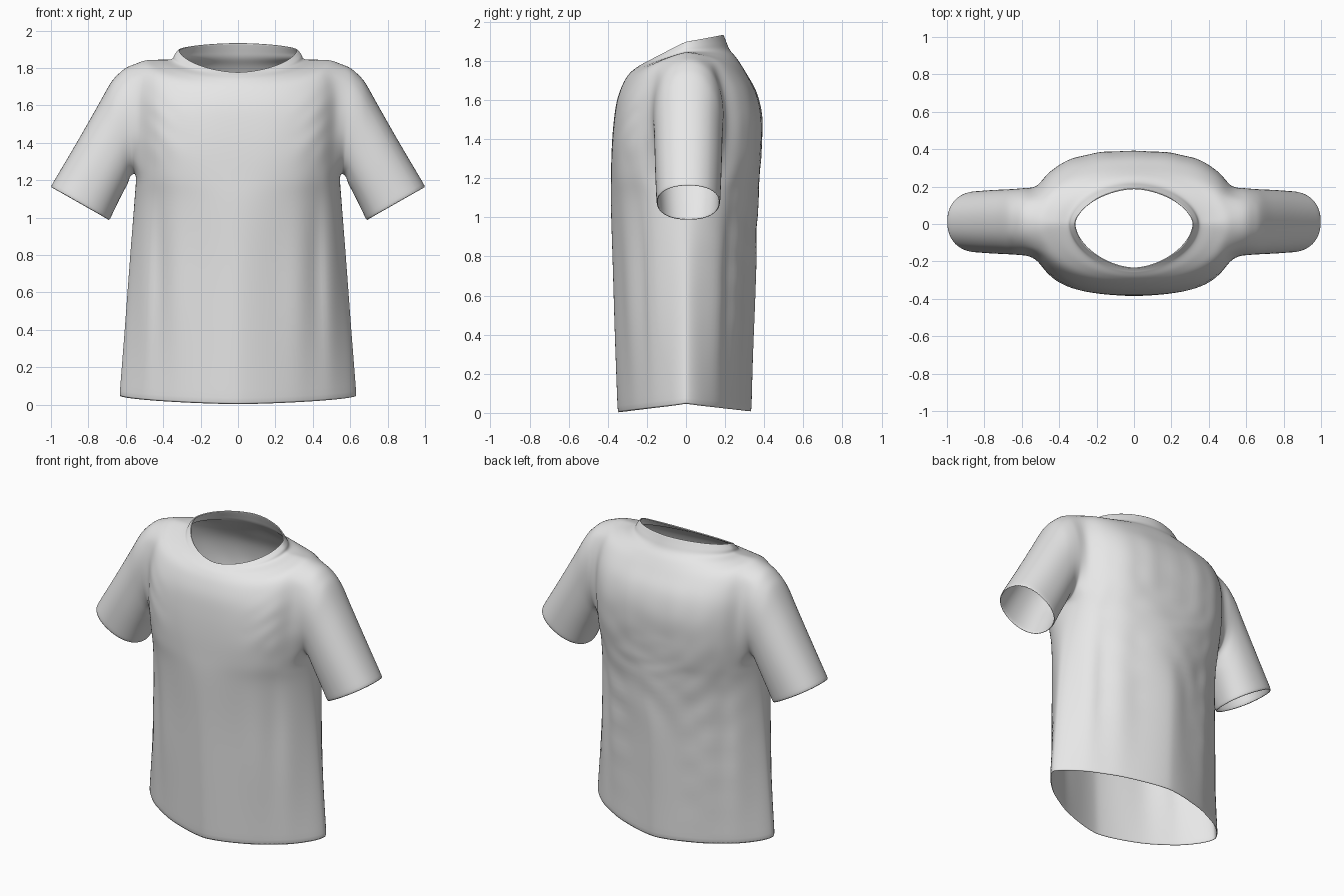
import bpy, bmesh, math

if "Cube" in bpy.data.objects:
    bpy.data.objects.remove(bpy.data.objects["Cube"], do_unlink=True)

SEG = 64      # points around each ring
SUB = 4       # rings between two profile stations
HALF = 4      # half width of an armhole, in columns

cloth = bpy.data.materials.new("light grey cloth")
cloth.use_nodes = True
grey = (0.8, 0.8, 0.8, 1)
cloth.diffuse_color = grey
bsdf = cloth.node_tree.nodes["Principled BSDF"]
bsdf.inputs["Base Color"].default_value = grey
bsdf.inputs["Roughness"].default_value = 0.8

# Stations: half width, front depth, back depth, roundness, side z, front z, back z
TORSO = [
    (.635, .350, .335, 1.5, .045, .000, .005),
    (.607, .364, .340, 1.53, .40, .38, .38),
    (.577, .376, .348, 1.65, .80, .78, .78),
    (.555, .385, .365, 1.95, 1.08, 1.07, 1.07),
    (.545, .384, .375, 2.4, 1.23, 1.22, 1.22),   # armhole bottom
    (.545, .380, .382, 2.7, 1.38, 1.36, 1.37),
    (.550, .370, .382, 2.7, 1.53, 1.49, 1.52),
    (.555, .353, .358, 2.5, 1.69, 1.60, 1.64),
    (.530, .322, .308, 2.2, 1.832, 1.685, 1.735),  # armhole top
    (.440, .290, .262, 2.0, 1.845, 1.735, 1.81),
    (.358, .262, .225, 1.9, 1.846, 1.760, 1.855),
    (.340, .250, .208, 1.8, 1.872, 1.768, 1.893),  # neck band
    (.318, .236, .192, 1.75, 1.900, 1.778, 1.935),
]
# Sleeve: top x, top z, bottom x, bottom z, half depth
SLEEVE = [
    (.592, 1.814, .552, 1.225, .182),
    (.668, 1.742, .572, 1.215, .178),
    (.750, 1.600, .590, 1.175, .174),
    (.870, 1.390, .632, 1.095, .170),
    (1.004, 1.164, .685, .984, .163),
]


def refine(rows):
    """Smoothly interpolate a list of stations."""
    out = []
    for i in range(len(rows) - 1):
        p0, p1 = rows[max(i - 1, 0)], rows[i]
        p2, p3 = rows[i + 1], rows[min(i + 2, len(rows) - 1)]
        for k in range(SUB):
            t = k / SUB
            out.append([b + .5 * t * (c - a + t * (2*a - 5*b + 4*c - d + t * (3*(b - c) + d - a)))
                        for a, b, c, d in zip(p0, p1, p2, p3)])
    out.append(list(rows[-1]))
    return out


def bell(v, centre, width):
    return math.exp(-((v - centre) / width) ** 2)


def power(v, p):
    return math.copysign(abs(v) ** p, v)


def folds(x, y, z):
    """Depth of the cloth folds, positive outwards."""
    # Panel edges standing out, with a hollow running down from each armpit
    panel = (.024 * bell(abs(x), .34, .09) - .030 * bell(abs(x), .48, .06)) * bell(z, .62, .48)
    if y < 0:   # creases on the chest corners
        chest = math.sin(26 * (z - abs(x))) * bell(abs(x), .42, .1) * bell(z, 1.48, .15)
        return panel + .008 * chest
    # Swags across the lower back and upright folds between the shoulders
    swag = math.sin(30 * (z - .9 * x * x + .3 * x)) * bell(z, .75, .45) * bell(x, 0, .42)
    blades = math.cos(18 * x) * bell(z, 1.47, .2) * bell(x, 0, .38)
    return panel + .014 * swag + .012 * blades


# Torso and neck band with two armholes
bm = bmesh.new()
rings = []
for a, front, back, n, zs, zf, zb in refine(TORSO):
    ring = []
    for i in range(SEG):
        c, s = math.cos(math.tau * i / SEG), math.sin(math.tau * i / SEG)
        x = a * power(c, 2 / n)
        y = (back if s > 0 else front) * power(s, 2 / n)
        z = zs + ((zb if s > 0 else zf) - zs) * abs(s) ** 1.2
        y += math.copysign(folds(x, y, z), y) * min(1, abs(y) / .12)
        ring.append(bm.verts.new((x, y, z)))
    rings.append(ring)

lo, hi = 4 * SUB, 8 * SUB
for k in range(len(rings) - 1):
    for i in range(SEG):
        at_side = (i + HALF) % (SEG // 2) < 2 * HALF
        if not (lo <= k < hi and at_side):
            j = (i + 1) % SEG
            bm.faces.new((rings[k][i], rings[k][j], rings[k + 1][j], rings[k + 1][i]))

# Sleeves grown from the armhole edges
for side, mid in ((1, 0), (-1, SEG // 2)):
    cols = [(mid + d) % SEG for d in range(-HALF, HALF + 1)]
    loop = [rings[lo][c] for c in cols]
    loop += [rings[k][cols[-1]] for k in range(lo + 1, hi)]
    loop += [rings[hi][c] for c in reversed(cols)]
    loop += [rings[k][cols[0]] for k in range(hi - 1, lo, -1)]
    angles = [math.atan2((v.co.y - .012) / .17, (v.co.z - 1.52) / .29) for v in loop]
    last = loop
    for tx, tz, bx, bz, w in refine(SLEEVE):
        ring = []
        for phi in angles:
            f = (1 + power(math.cos(phi), .92)) / 2
            ring.append(bm.verts.new((side * (bx + (tx - bx) * f),
                                      .012 + w * power(math.sin(phi), .92),
                                      bz + (tz - bz) * f)))
        for i in range(len(loop)):
            j = (i + 1) % len(loop)
            bm.faces.new((last[i], last[j], ring[j], ring[i]))
        last = ring

# Remove unused points inside the armholes and soften the joins
bmesh.ops.delete(bm, geom=[v for v in bm.verts if not v.link_faces], context='VERTS')
join = [v for v in bm.verts if .47 < abs(v.co.x) < .66 and v.co.z > 1.19]
for _ in range(2):
    bmesh.ops.smooth_vert(bm, verts=join, factor=.5, use_axis_x=True, use_axis_y=True, use_axis_z=True)

# Turn all faces outwards
bmesh.ops.recalc_face_normals(bm, faces=bm.faces)
bm.normal_update()
foremost = min(bm.faces, key=lambda f: f.calc_center_median().y)
if foremost.normal.y > 0:
    bmesh.ops.reverse_faces(bm, faces=bm.faces)

mesh = bpy.data.meshes.new("shirt")
bm.to_mesh(mesh)
bm.free()
mesh.materials.append(cloth)
mesh.shade_smooth()
shirt = bpy.data.objects.new("shirt", mesh)
bpy.context.collection.objects.link(shirt)
solid = shirt.modifiers.new("cloth thickness", 'SOLIDIFY')
solid.thickness, solid.offset = .008, -1
smooth = shirt.modifiers.new("soft surface", 'SUBSURF')
smooth.levels = smooth.render_levels = 1
